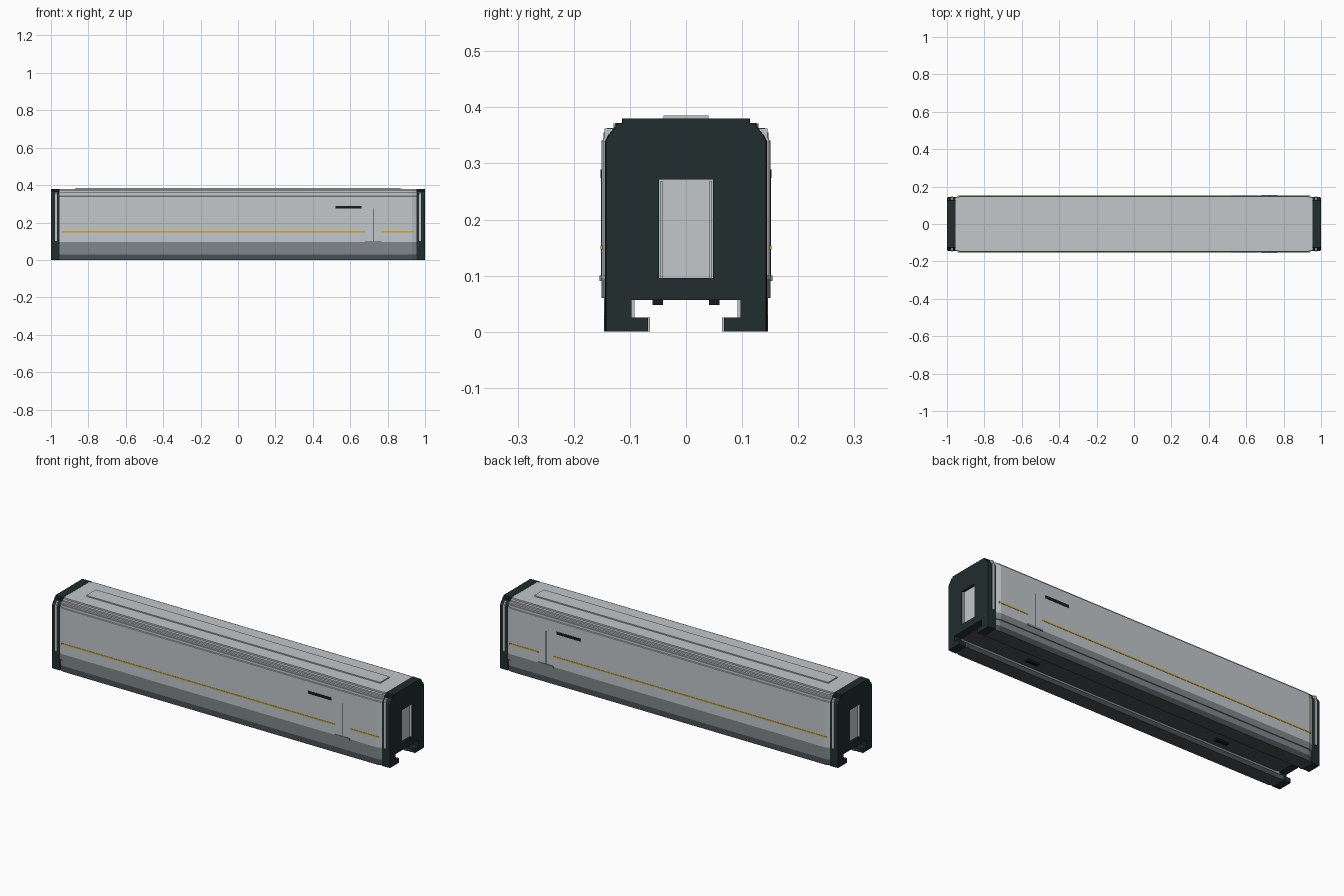
import bpy, bmesh

if "Cube" in bpy.data.objects:
    bpy.data.objects.remove(bpy.data.objects["Cube"])


def material(name, rgb):
    m = bpy.data.materials.new(name)
    m.diffuse_color = (*rgb, 1)
    m.use_nodes = True
    m.node_tree.nodes["Principled BSDF"].inputs["Base Color"].default_value = m.diffuse_color
    return m


SILVER = material("silver", (0.54, 0.57, 0.59))
GREY = material("mid_grey", (0.21, 0.24, 0.255))
SKIRT = material("dark_grey", (0.068, 0.08, 0.09))
CHARCOAL = material("charcoal", (0.015, 0.026, 0.026))
BLACK = material("black", (0.008, 0.01, 0.011))
GOLD = material("gold", (0.66, 0.38, 0.03))


def finish(name, bm, mats):
    bmesh.ops.recalc_face_normals(bm, faces=bm.faces)
    me = bpy.data.meshes.new(name)
    bm.to_mesh(me)
    bm.free()
    ob = bpy.data.objects.new(name, me)
    bpy.context.collection.objects.link(ob)
    for m in mats:
        me.materials.append(m)
    return ob


def box(name, x, y, z, mat):
    """Box from (min, max) pairs."""
    bm = bmesh.new()
    bmesh.ops.create_cube(bm, size=1)
    for v in bm.verts:
        for i, (a, b) in enumerate((x, y, z)):
            v.co[i] = (a + b) / 2 + v.co[i] * (b - a)
    return finish(name, bm, [mat])


def loft(name, half, stations, mats, rule=None):
    """Mirror a half (y, z) profile and sweep it along x with width scales."""
    profile = half + [(-y, z) for y, z in reversed(half)]
    bm = bmesh.new()
    rings = [[bm.verts.new((x, y * s, z)) for y, z in profile] for x, s in stations]
    n = len(profile)
    for a, b in zip(rings, rings[1:]):
        for i in range(n):
            j = (i + 1) % n
            bm.faces.new((a[i], a[j], b[j], b[i]))
    bm.faces.new(rings[0])
    bm.faces.new(rings[-1])
    if rule:
        for f in bm.faces:
            f.material_index = rule(f.calc_center_median().z)
    return finish(name, bm, mats)


# Underframe channel shared by the body and the ends: floor, wall, inward foot
CHANNEL = [(0.05, 0.057), (0.098, 0.057), (0.098, 0.025), (0.068, 0.025), (0.068, 0.0)]

# Body shell with stepped roof edges and tapered ends
body = CHANNEL + [(0.146, 0.0), (0.146, 0.03), (0.146, 0.06), (0.151, 0.06),
                  (0.151, 0.095), (0.151, 0.34), (0.147, 0.342), (0.147, 0.355),
                  (0.141, 0.355), (0.141, 0.363), (0.129, 0.363), (0.129, 0.371),
                  (0.114, 0.371), (0.114, 0.379)]
loft("carriage_body", body, [(-0.957, 0.94), (-0.93, 1), (0.93, 1), (0.957, 0.94)],
     [SILVER, GREY, SKIRT],
     lambda z: 0 if z > 0.096 else 1 if 0.0575 < z or 0.04 < z < 0.05 else 2)

# Raised roof panel
box("roof_panel", (-0.87, 0.87), (-0.04, 0.04), (0.378, 0.385), SILVER)

end = CHANNEL + [(0.144, 0.0), (0.144, 0.34), (0.139, 0.35), (0.133, 0.357),
                 (0.126, 0.366), (0.126, 0.372), (0.114, 0.372), (0.114, 0.38)]

for s, tag in ((1, "right"), (-1, "left")):
    def span(a, b):
        return tuple(sorted((s * a, s * b)))

    # Dark end with a recessed doorway
    cap = loft("end_wall_" + tag, end,
               [(s * 0.954, 1), (s * 0.985, 1), (s * 1.0, 0.99)], [CHARCOAL])
    cutter = box("doorway_cutter", span(0.984, 1.02), (-0.048, 0.048),
                 (0.096, 0.271), CHARCOAL)
    mod = cap.modifiers.new("doorway", 'BOOLEAN')
    mod.object = cutter
    mod.operation = 'DIFFERENCE'
    mod.solver = 'EXACT'
    bpy.context.view_layer.objects.active = cap
    bpy.ops.object.modifier_apply(modifier=mod.name)
    bpy.data.objects.remove(cutter)

    box("end_door_" + tag, span(0.98, 0.987), (-0.048, 0.048), (0.096, 0.271), SILVER)
    for t in (1, -1):
        side = "front" if t < 0 else "back"
        # Door jamb
        box(f"door_jamb_{tag}_{side}", span(0.985, 0.998),
            tuple(sorted((t * 0.041, t * 0.046))), (0.096, 0.268), SILVER)
        # Light corner post
        box(f"corner_post_{tag}_{side}", span(0.967, 0.979),
            tuple(sorted((t * 0.135, t * 0.148))), (0.1, 0.345), SILVER)
        box(f"corner_post_top_{tag}_{side}", span(0.967, 0.979),
            tuple(sorted((t * 0.128, t * 0.145))), (0.345, 0.362), SILVER)
        # Underfloor block
        box(f"underfloor_block_{tag}_{side}", span(0.535, 0.605),
            tuple(sorted((t * 0.041, t * 0.06))), (0.048, 0.058), BLACK)

# Details repeated on both long sides
for t, side in ((-1, "front"), (1, "back")):
    def plate(name, x, z, mat, out=0.1525):
        box(f"{name}_{side}", x, tuple(sorted((t * 0.149, t * out))), z, mat)

    plate("stripe_long", (-0.94, 0.68), (0.147, 0.154), GOLD)
    plate("stripe_short", (0.768, 0.94), (0.147, 0.154), GOLD)
    plate("display_panel", (0.52, 0.66), (0.274, 0.289), BLACK)
    plate("door_seam", (0.7205, 0.7245), (0.1, 0.275), CHARCOAL, 0.1518)
    plate("door_sill", (0.678, 0.768), (0.09, 0.1), GREY, 0.154)
